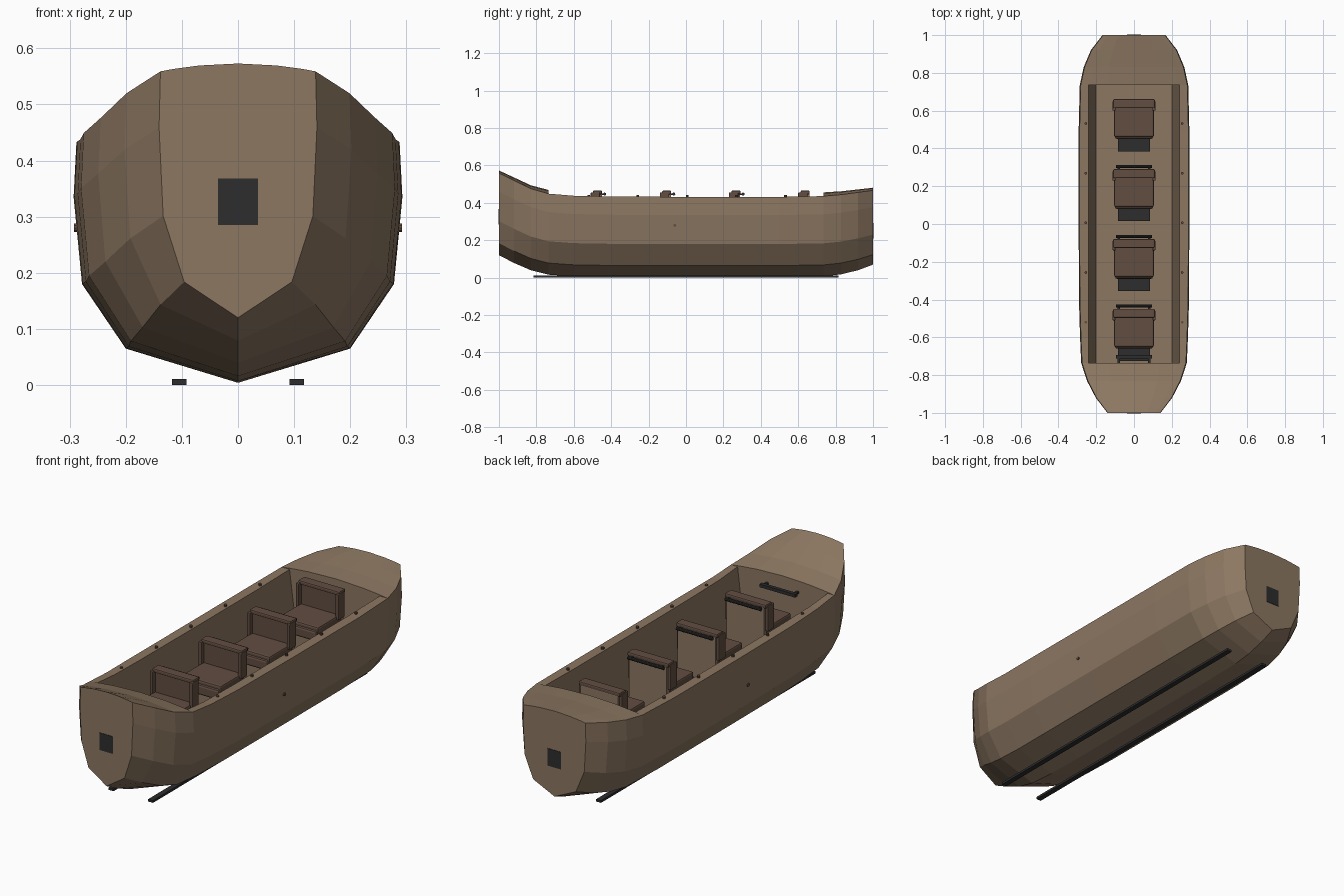
import bpy, bmesh
from math import pi

if "Cube" in bpy.data.objects:
    bpy.data.objects.remove(bpy.data.objects["Cube"], do_unlink=True)


def material(name, rgb):
    m = bpy.data.materials.new(name)
    m.use_nodes = True
    m.diffuse_color = (*rgb, 1)
    m.node_tree.nodes["Principled BSDF"].inputs["Base Color"].default_value = (*rgb, 1)
    return m


TAN = material("tan_hull", (0.262, 0.184, 0.120))
BROWN = material("brown_seat", (0.120, 0.074, 0.053))
BLACK = material("black_trim", (0.026, 0.026, 0.026))


def finish(name, bm, mat):
    mesh = bpy.data.meshes.new(name)
    bm.to_mesh(mesh)
    bm.free()
    mesh.materials.append(mat)
    ob = bpy.data.objects.new(name, mesh)
    bpy.context.collection.objects.link(ob)
    return ob


def box(name, x, y, z, mat, bevel=0):
    """Box from (min, max) ranges on each axis."""
    bm = bmesh.new()
    bmesh.ops.create_cube(bm, size=1)
    for v in bm.verts:
        v.co = [(a + b) / 2 + c * (b - a) for (a, b), c in zip((x, y, z), v.co)]
    ob = finish(name, bm, mat)
    if bevel:
        mod = ob.modifiers.new("soft_edges", "BEVEL")
        mod.width, mod.segments = bevel, 2
    return ob


def rod(name, loc, radius, depth, mat, axis="Z", sides=10):
    rot = {"X": (0, pi / 2, 0), "Z": (0, 0, 0)}[axis]
    bpy.ops.mesh.primitive_cylinder_add(vertices=sides, radius=radius, depth=depth,
                                        location=loc, rotation=rot)
    ob = bpy.context.object
    ob.name = name
    ob.data.materials.append(mat)
    return ob


# Hull: midship half section, scaled and lifted at each station
SECTION = [(0, 0.004), (0.2, 0.065), (0.278, 0.18), (0.293, 0.335), (0.288, 0.432)]
FLOOR = 0.12
# y, width factor, keel rise, sheer rise, deck camber (0 means open cockpit)
STATIONS = [
    (-1.0, 0.48, 0.116, 0.127, 0.014), (-0.92, 0.69, 0.075, 0.088, 0.016),
    (-0.83, 0.85, 0.036, 0.044, 0.018), (-0.735, 0.955, 0.012, 0.017, 0.02),
    (-0.735, 0.955, 0.012, 0.017, 0), (-0.6, 0.975, 0.003, 0.006, 0),
    (-0.4, 0.995, 0, 0.002, 0), (0, 1, 0, 0, 0), (0.5, 1, 0, 0, 0),
    (0.735, 0.98, 0.003, 0.004, 0), (0.735, 0.98, 0.003, 0.004, 0.02),
    (0.83, 0.91, 0.014, 0.012, 0.018), (0.92, 0.78, 0.036, 0.024, 0.016),
    (1.0, 0.57, 0.066, 0.035, 0.014),
]


def ring(width, keel, sheer, camber):
    half = []
    for i, (x, z) in enumerate(SECTION):
        t = i / (len(SECTION) - 1)
        half.append((x * width, z + keel * (1 - t) + sheer * t))
    edge_x, edge_z = half[-1]
    if camber:
        for f in (0.83, 0.5, 0):
            half.append((edge_x * f, edge_z + camber * (1 - f * f)))
    else:
        half += [(0.24, edge_z), (0.2, FLOOR), (0, FLOOR)]
    return half + [(-x, z) for x, z in half[-2:0:-1]]


bm = bmesh.new()
rings = [[bm.verts.new((x, s[0], z)) for x, z in ring(*s[1:])] for s in STATIONS]
for a, b in zip(rings, rings[1:]):
    for i in range(len(a)):
        j = (i + 1) % len(a)
        bm.faces.new((a[i], a[j], b[j], b[i]))
bm.faces.new(rings[0])
bm.faces.new(rings[-1])
bmesh.ops.remove_doubles(bm, verts=bm.verts[:], dist=0.0001)
bmesh.ops.recalc_face_normals(bm, faces=bm.faces[:])
finish("hull", bm, TAN)

# End grilles
box("front_grille", (-0.036, 0.036), (-1.002, -0.996), (0.285, 0.368), BLACK)
box("rear_grille", (-0.036, 0.036), (0.996, 1.002), (0.21, 0.293), BLACK)

# Skids, rim bolts and side ports
for side, s in (("left", 1), ("right", -1)):
    box(side + "_skid", sorted((s * 0.092, s * 0.118)), (-0.815, 0.815), (0, 0.011), BLACK)
    for i in range(5):
        rod(f"{side}_rim_bolt_{i + 1}", (s * 0.255, -0.52 + i * 0.263, 0.436),
            0.007, 0.012, BROWN)
    rod(side + "_port", (s * 0.288, -0.06, 0.28), 0.008, 0.008, BROWN, "X")


# Seats, all facing the bow
def seat(n, y):
    def part(name, x, ys, z, mat, bevel=0):
        box(f"seat_{n}_{name}", x, (y + ys[0], y + ys[1]), z, mat, bevel)

    part("pedestal", (-0.09, 0.09), (-0.15, 0.02), (FLOOR, 0.32), TAN)
    part("cushion", (-0.105, 0.105), (-0.165, 0.01), (0.315, 0.352), BROWN, 0.008)
    part("front_lip", (-0.1, 0.1), (-0.175, -0.145), (0.285, 0.335), BROWN, 0.01)
    part("back_shell", (-0.1, 0.1), (0.015, 0.035), (FLOOR, 0.452), TAN)
    part("back_pad", (-0.1, 0.1), (-0.005, 0.016), (0.345, 0.452), BROWN)
    part("top_roll", (-0.11, 0.11), (-0.012, 0.036), (0.446, 0.466), BROWN, 0.006)
    for side, s in (("left", 1), ("right", -1)):
        part(side + "_wing", sorted((s * 0.097, s * 0.114)), (-0.025, 0.025),
             (0.335, 0.456), BROWN, 0.004)
    part("foot_plate", (-0.085, 0.085), (-0.24, -0.15), (FLOOR, FLOOR + 0.009), BLACK)


for i in range(4):
    seat(i + 1, -0.485 + i * 0.37)

# Hand rails: one on the front bulkhead, the rest behind the first three seats
box("bulkhead_rail", (-0.095, 0.095), (-0.712, -0.694), (0.405, 0.42), BLACK)
for s in (-1, 1):
    box("bulkhead_rail_bracket", sorted((s * 0.075, s * 0.087)), (-0.735, -0.7),
        (0.408, 0.417), BLACK)
for i in range(3):
    y = -0.485 + i * 0.37
    rod(f"hand_rail_{i + 1}", (0, y + 0.05, 0.447), 0.008, 0.19, BLACK, "X")
    for s in (-1, 1):
        box(f"hand_rail_{i + 1}_bracket", sorted((s * 0.075, s * 0.087)),
            (y + 0.03, y + 0.05), (0.442, 0.451), BLACK)
